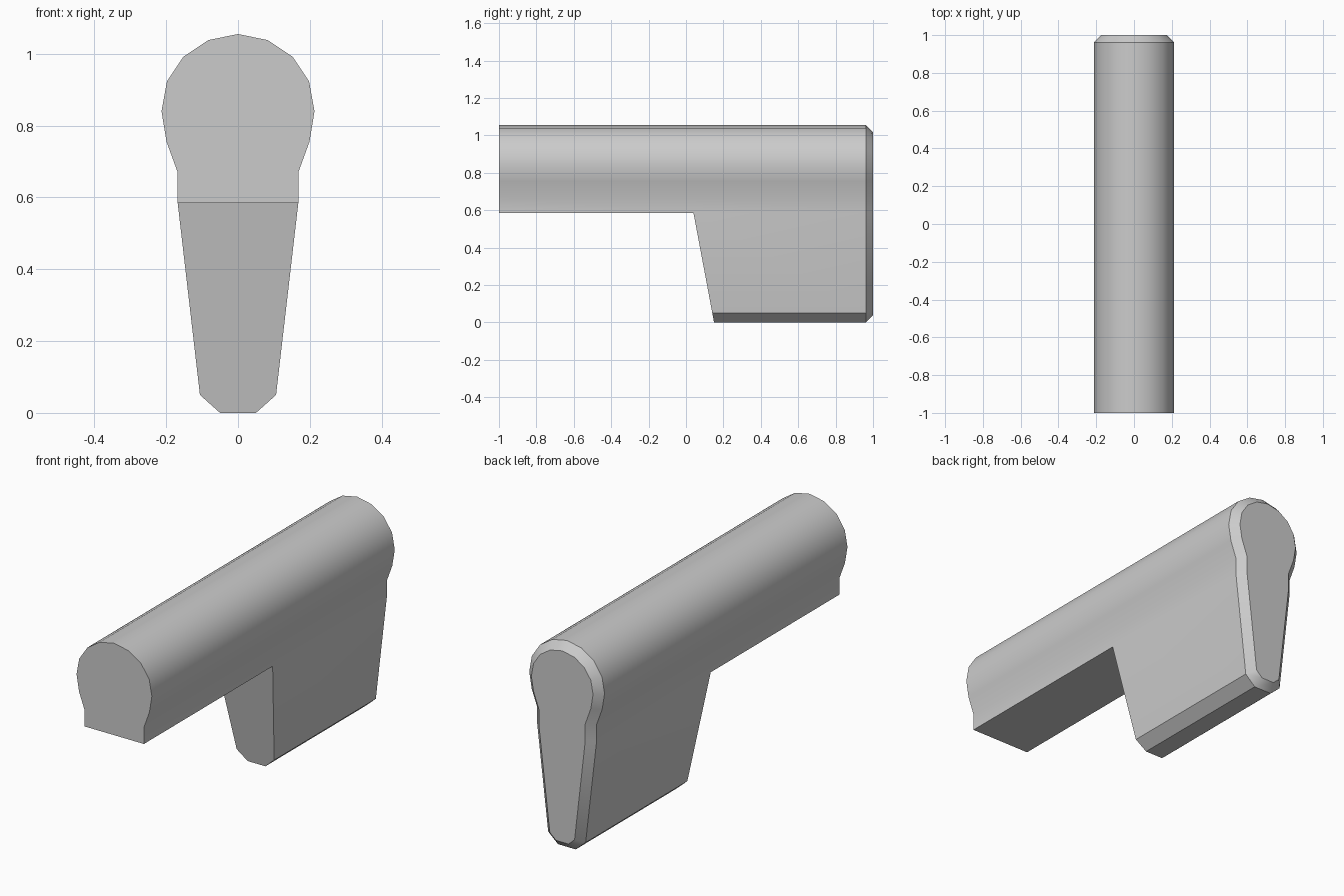
import bpy, bmesh, math
from mathutils import Vector

if "Cube" in bpy.data.objects:
    bpy.data.objects.remove(bpy.data.objects["Cube"])

# Half cross-section (x, z), from crown down to foot
half = [(0, 1.055), (0.083, 1.038), (0.152, 0.992), (0.198, 0.923), (0.213, 0.84),
        (0.199, 0.755), (0.168, 0.67), (0.168, 0.585), (0.106, 0.05), (0.05, 0)]
profile = [Vector(p) for p in half + [(-x, z) for x, z in reversed(half[1:])]]
n = len(profile)
BAR_Z, CHAMFER = 0.585, 0.038


def inset(points, d):
    """Mitred inward offset of a clockwise outline."""
    out = []
    for i, p in enumerate(points):
        a = (p - points[i - 1]).normalized()
        b = (points[(i + 1) % len(points)] - p).normalized()
        na, nb = Vector((a.y, -a.x)), Vector((b.y, -b.x))
        out.append(p + (na + nb) * d / (1 + na.dot(nb)))
    return out


def leg_front(z):
    """Front y of the leg: slopes back towards the foot."""
    return 0.04 + 0.11 * max(0, BAR_Z - z) / BAR_Z


bm = bmesh.new()
is_bar = [p.y > BAR_Z - 0.01 for p in profile]

# Rings: bar front, leg front, start of rear chamfer, rear face
bar = [bm.verts.new((p.x, -1, p.y)) if b else None for p, b in zip(profile, is_bar)]
mid = [bm.verts.new((p.x, leg_front(p.y), p.y)) for p in profile]
rim = [bm.verts.new((p.x, 1 - CHAMFER, p.y)) for p in profile]
rear = [bm.verts.new((p.x, 1, p.y)) for p in inset(profile, CHAMFER)]

# Side walls
for i in range(n):
    j = (i + 1) % n
    if is_bar[i] and is_bar[j]:
        bm.faces.new((bar[i], bar[j], mid[j], mid[i]))
    bm.faces.new((mid[i], mid[j], rim[j], rim[i]))
    bm.faces.new((rim[i], rim[j], rear[j], rear[i]))

# Bar underside, bar front, leg front and rear face
r, l = 7, n - 7
bm.faces.new((bar[r], bar[l], mid[l], mid[r]))
bm.faces.new([v for v in bar if v])
bm.faces.new(mid[r:l + 1])
bm.faces.new(rear)
bmesh.ops.recalc_face_normals(bm, faces=bm.faces)

mesh = bpy.data.meshes.new("sight_post")
bm.to_mesh(mesh)
bm.free()
post = bpy.data.objects.new("bar_with_leg", mesh)
bpy.context.collection.objects.link(post)
bpy.context.view_layer.objects.active = post
post.select_set(True)
bpy.ops.object.shade_smooth_by_angle(angle=math.radians(30))
